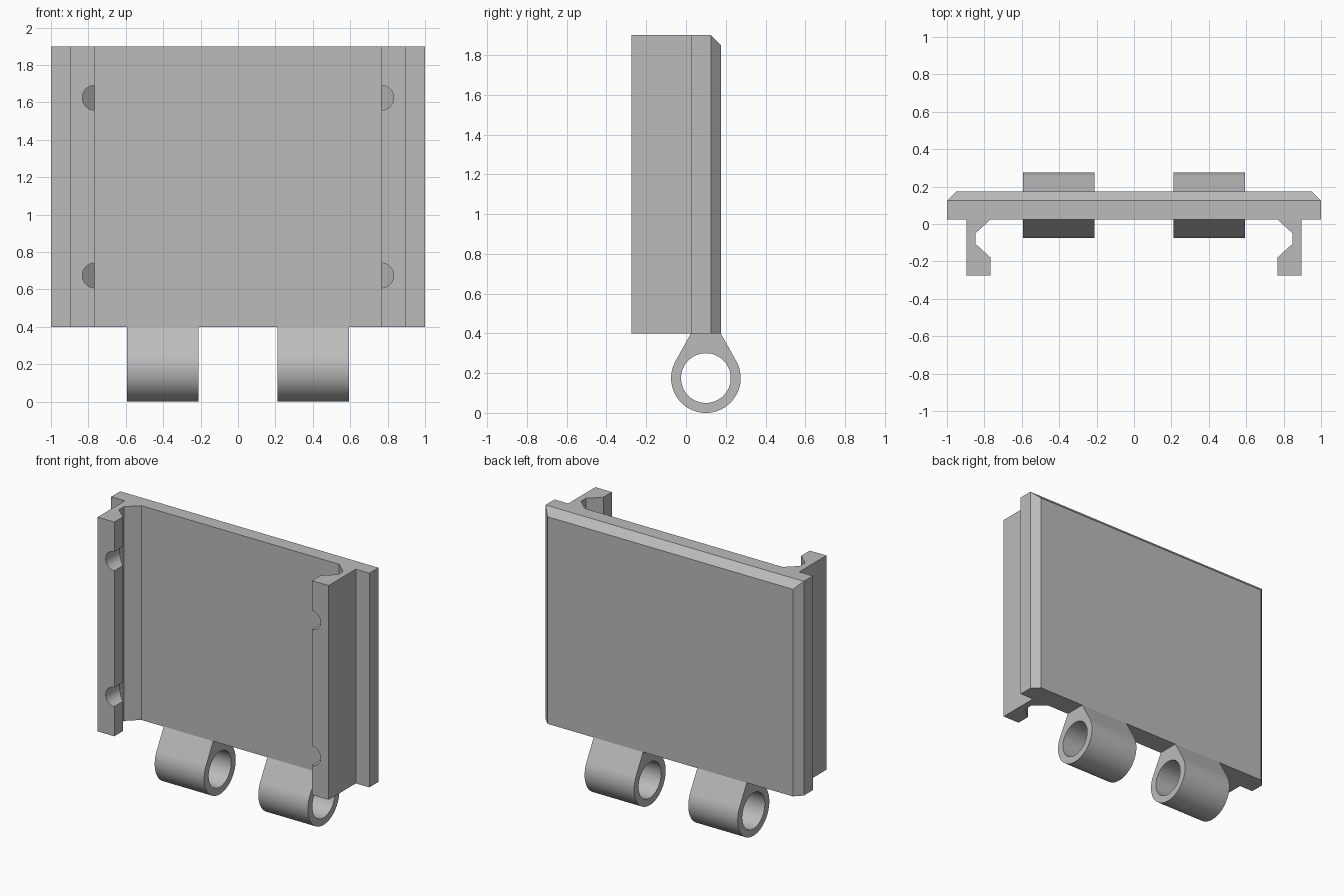
import bpy
import bmesh
from math import acos, atan2, cos, sin, pi, hypot, radians
from mathutils import Vector

cube = bpy.data.objects.get("Cube")
if cube:
    bpy.data.objects.remove(cube, do_unlink=True)

grey = bpy.data.materials.new("plain grey")
grey.use_nodes = True
colour = (0.5, 0.5, 0.5, 1)
grey.diffuse_color = colour
grey.node_tree.nodes["Principled BSDF"].inputs["Base Color"].default_value = colour

HALF_W, BOTTOM, TOP = 1.0, 0.4, 1.9
FRONT, BACK, CHAMFER = 0.025, 0.175, 0.05
PIN_Y, PIN_Z, OUTER_R, HOLE_R = 0.1, 0.175, 0.175, 0.125


def add_object(name, bm):
    bmesh.ops.recalc_face_normals(bm, faces=bm.faces)
    mesh = bpy.data.meshes.new(name)
    bm.to_mesh(mesh)
    bm.free()
    mesh.materials.append(grey)
    obj = bpy.data.objects.new(name, mesh)
    bpy.context.collection.objects.link(obj)
    return obj


def prism(name, outline, place, start, end):
    """Extrude a 2D outline; place(a, b, t) maps it into space."""
    bm = bmesh.new()
    face = bm.faces.new([bm.verts.new(place(a, b, start)) for a, b in outline])
    moved = bmesh.ops.extrude_face_region(bm, geom=[face])["geom"]
    shift = Vector(place(0, 0, end)) - Vector(place(0, 0, start))
    bmesh.ops.translate(bm, vec=shift,
                        verts=[v for v in moved if isinstance(v, bmesh.types.BMVert)])
    return add_object(name, bm)


def circle(a, b, radius, count=64):
    return [(a + radius * cos(2 * pi * i / count), b + radius * sin(2 * pi * i / count))
            for i in range(count)]


def cut(obj, cutter):
    """Subtract the cutter, keep the result and discard the cutter."""
    cutter.hide_render = True
    mod = obj.modifiers.new("cut", "BOOLEAN")
    mod.operation, mod.solver, mod.object = "DIFFERENCE", "EXACT", cutter
    bpy.context.view_layer.update()
    graph = bpy.context.evaluated_depsgraph_get()
    mesh = bpy.data.meshes.new_from_object(obj.evaluated_get(graph))
    obj.modifiers.clear()
    obj.data = mesh
    bpy.data.objects.remove(cutter, do_unlink=True)


def smooth(obj):
    bpy.ops.object.select_all(action="DESELECT")
    obj.select_set(True)
    bpy.context.view_layer.objects.active = obj
    bpy.ops.object.shade_smooth_by_angle(angle=radians(30))


def along_x(a, b, t):
    return (t, a, b)


def along_y(a, b, t):
    return (a, t, b)


def along_z(a, b, t):
    return (a, b, t)


# Panel, chamfered along the top and side edges of its back
bm = bmesh.new()
bmesh.ops.create_cube(bm, size=1)
for v in bm.verts:
    v.co = (v.co.x * 2 * HALF_W,
            BACK if v.co.y > 0 else FRONT,
            TOP if v.co.z > 0 else BOTTOM)
rim = [e for e in bm.edges
       if all(v.co.y > FRONT + 0.01 for v in e.verts)
       and any(v.co.z > BOTTOM + 0.01 for v in e.verts)]
bmesh.ops.bevel(bm, geom=rim, offset=CHAMFER, segments=1, affect="EDGES")
add_object("panel", bm)

# Grooved rails with two round notches in each lip
LIP_X, GROOVE_X, RAIL_X = 0.766, 0.848, 0.895
rail_outline = [(RAIL_X, FRONT), (LIP_X, FRONT), (GROOVE_X, -0.05), (GROOVE_X, -0.105),
                (LIP_X, -0.18), (LIP_X, -0.275), (RAIL_X, -0.275)]
# Hinge knuckle outline: a round eye with a neck tangent to it
half_neck, rise = (BACK - FRONT) / 2, BOTTOM - PIN_Z
tangent = atan2(rise, half_neck) - acos(OUTER_R / hypot(half_neck, rise))
sweep, steps = pi + 2 * tangent, 56
knuckle_outline = [(BACK, BOTTOM), (FRONT, BOTTOM)]
for i in range(steps + 1):
    angle = pi - tangent + sweep * i / steps
    knuckle_outline.append((PIN_Y + OUTER_R * cos(angle), PIN_Z + OUTER_R * sin(angle)))

for side, label in ((1, "left"), (-1, "right")):
    rail = prism(label + "_rail", [(side * x, y) for x, y in rail_outline],
                 along_z, BOTTOM, TOP)
    for z in (0.675, 1.625):
        cut(rail, prism("notch_cutter", circle(side * LIP_X, z, 0.0665, 48),
                        along_y, -0.35, -0.08))
    smooth(rail)

    knuckle = prism(label + "_hinge_knuckle", knuckle_outline,
                    along_x, side * 0.21, side * 0.593)
    cut(knuckle, prism("pin_hole_cutter", circle(PIN_Y, PIN_Z, HOLE_R),
                       along_x, side * 0.1, side * 0.7))
    smooth(knuckle)
